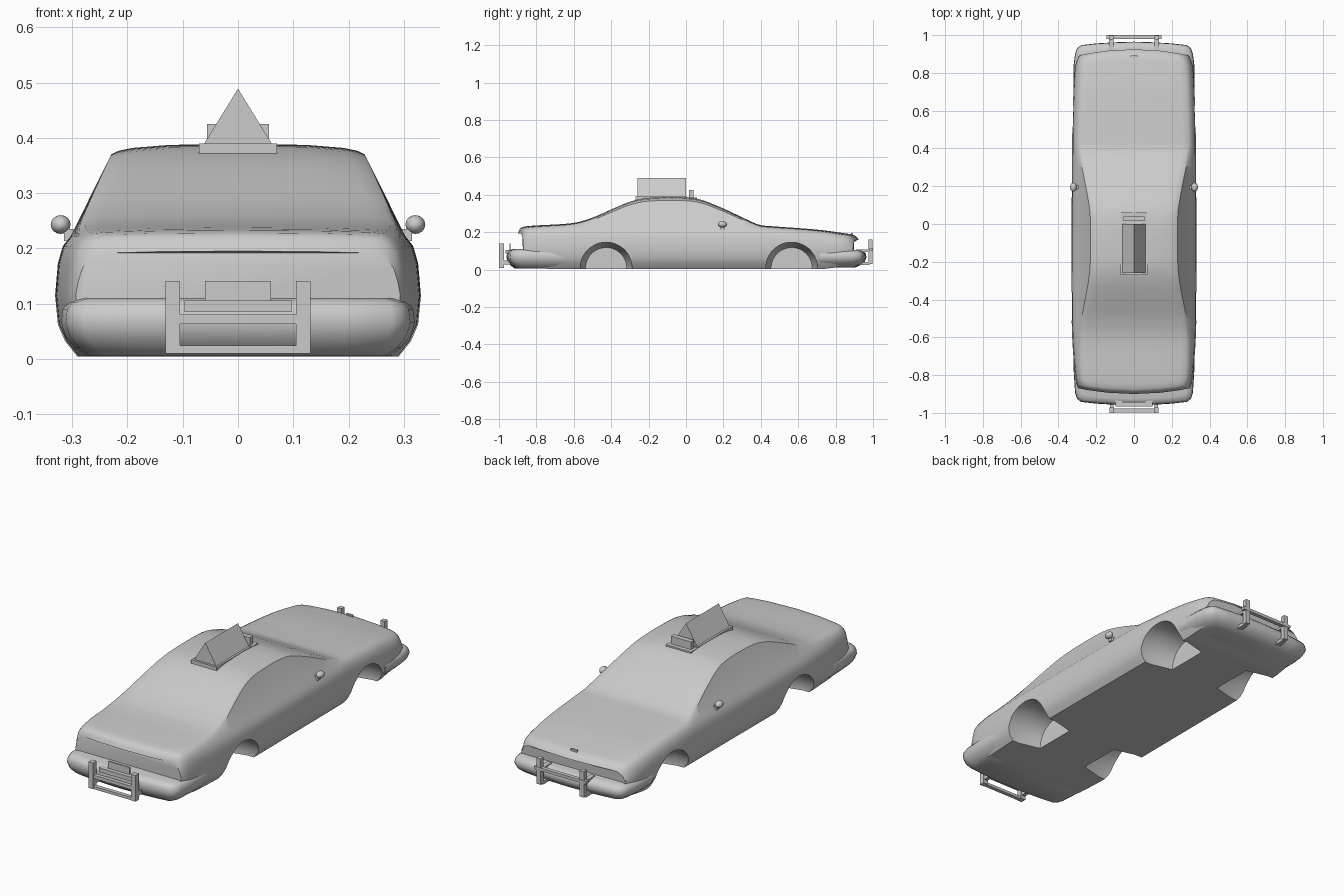
import bpy
import bmesh
import math
from mathutils import Vector

cube = bpy.data.objects.get("Cube")
if cube:
    bpy.data.objects.remove(cube, do_unlink=True)

grey = bpy.data.materials.new("body_grey")
grey.use_nodes = True
grey.diffuse_color = (0.6, 0.6, 0.6, 1)
grey.node_tree.nodes["Principled BSDF"].inputs["Base Color"].default_value = (0.6, 0.6, 0.6, 1)


def finish(name, bm, angle=35):
    bmesh.ops.recalc_face_normals(bm, faces=bm.faces)
    mesh = bpy.data.meshes.new(name)
    bm.to_mesh(mesh)
    bm.free()
    mesh.materials.append(grey)
    obj = bpy.data.objects.new(name, mesh)
    bpy.context.collection.objects.link(obj)
    smooth(obj, angle)
    return obj


def smooth(obj, angle):
    bpy.ops.object.select_all(action='DESELECT')
    obj.select_set(True)
    bpy.context.view_layer.objects.active = obj
    bpy.ops.object.shade_smooth_by_angle(angle=math.radians(angle))


def loft(name, rings, angle=35):
    """Skin closed rings of equal length and cap both ends."""
    bm = bmesh.new()
    rows = [[bm.verts.new(p) for p in ring] for ring in rings]
    for a, b in zip(rows, rows[1:]):
        for i in range(len(a)):
            j = (i + 1) % len(a)
            bm.faces.new((a[i], a[j], b[j], b[i]))
    bm.faces.new(rows[0])
    bm.faces.new(rows[-1])
    return finish(name, bm, angle)


def box(name, x, y, z):
    bm = bmesh.new()
    bmesh.ops.create_cube(bm, size=1)
    for v in bm.verts:
        v.co = Vector([(r[0] + r[1]) / 2 + c * (r[1] - r[0]) for c, r in zip(v.co, (x, y, z))])
    return finish(name, bm)


def pair(name, x, y, z):
    for side, s in (("left", 1), ("right", -1)):
        box(f"{name}_{side}", sorted((s * x[0], s * x[1])), y, z)


def sample(table, y):
    """Smooth interpolation through table points."""
    n = len(table)
    i = max(k for k in range(n - 1) if table[k][0] <= y or k == 0)
    slope = lambda k: ((table[min(k + 1, n - 1)][1] - table[max(k - 1, 0)][1])
                       / (table[min(k + 1, n - 1)][0] - table[max(k - 1, 0)][0]))
    (y0, a), (y1, b) = table[i], table[i + 1]
    d = y1 - y0
    t = (y - y0) / d
    return ((2*t**3 - 3*t*t + 1) * a + (t**3 - 2*t*t + t) * d * slope(i)
            + (3*t*t - 2*t**3) * b + (t**3 - t*t) * d * slope(i + 1))


# Body shell: centre line height and relative width along the length
top_line = [(-0.9, 0.195), (-0.885, 0.222), (-0.86, 0.231), (-0.8, 0.236), (-0.6, 0.25),
            (-0.5, 0.278), (-0.4, 0.322), (-0.3, 0.363), (-0.22, 0.382), (-0.1, 0.388),
            (0, 0.386), (0.08, 0.374), (0.2, 0.327), (0.3, 0.28), (0.39, 0.24),
            (0.45, 0.233), (0.7, 0.214), (0.85, 0.194), (0.905, 0.182), (0.925, 0.16)]
width_line = [(-0.9, 0.89), (-0.86, 0.93), (-0.7, 0.975), (-0.5, 1), (0, 1),
              (0.5, 0.99), (0.75, 0.965), (0.87, 0.935), (0.925, 0.88)]


def section(y):
    top, w = sample(top_line, y), sample(width_line, y)
    belt = min(0.222, top - 0.016)
    rise = max(0, (top - 0.238) / 0.15)
    bottom = 0.004 + 0.02 * max(0, (abs(y) - 0.75) / 0.18)
    shoulder = 0.287 - 0.066 * rise
    drop = 0.006 + 0.006 * rise
    side = [(0.29, bottom), (0.312, 0.032), (0.325, 0.062), (0.33, 0.115),
            (0.325, belt * 0.78), (0.316, belt * 0.92), (0.302, belt),
            (shoulder + 0.008, top - drop - 0.006), (shoulder - 0.004, top - drop),
            (shoulder - 0.03, top - drop * 0.55), (shoulder * 0.55, top - 0.001), (0, top)]
    half = [(x * w, z) for x, z in side]
    ring = half + [(-x, z) for x, z in reversed(half[:-1])]
    bend = 0.035 * max(0, (abs(y) - 0.6) / 0.3)
    return [(x, y * (1 - bend * (x / 0.3) ** 2), z) for x, z in ring]


stations = sorted({round(-0.9 + 0.025 * i, 3) for i in range(73)} | {-0.893, -0.886, 0.912, 0.92, 0.925})
body = loft("body_shell", [section(y) for y in stations])

# Wheel wells
for label, y in (("rear", -0.427), ("front", 0.565)):
    for s in (-1, 1):
        rings = []
        for x, r in ((0.14, 0.11), (0.25, 0.137), (0.4, 0.14)):
            rings.append([(s * x, y + r * math.cos(a * math.tau / 48),
                           0.008 + r * math.sin(a * math.tau / 48)) for a in range(48)])
        cutter = loft(f"{label}_well_cutter", rings)
        cutter.hide_render = True
        mod = body.modifiers.new("well", 'BOOLEAN')
        mod.operation = 'DIFFERENCE'
        mod.solver = 'EXACT'
        mod.object = cutter
        bpy.context.view_layer.objects.active = body
        bpy.ops.object.modifier_apply(modifier=mod.name)
        bpy.data.objects.remove(cutter, do_unlink=True)
smooth(body, 35)


# Bumpers wrap round each end
def bumper(name, s, start, tip, levels):
    half = [(0.32, start), (0.32, (start + tip) / 2), (0.312, tip - 0.065), (0.302, tip - 0.035),
            (0.28, tip - 0.018), (0.2, tip - 0.009), (0.1, tip - 0.003)]
    outline = half + [(0, tip)] + [(-x, y) for x, y in reversed(half)]
    rings = []
    for z, inset in levels:
        k, m = 1 - inset / 0.32, 1 - inset / (tip - start)
        rings.append([(x * k, s * (start + (y - start) * m), z) for x, y in outline])
    loft(name, rings, 50)


bumper("rear_bumper", -1, 0.575, 0.96,
       [(0.005, 0.045), (0.02, 0.025), (0.04, 0.008), (0.065, 0), (0.09, 0.003), (0.103, 0.012), (0.11, 0.035)])
bumper("front_bumper", 1, 0.715, 0.965,
       [(0.012, 0.06), (0.025, 0.03), (0.045, 0.008), (0.065, 0), (0.085, 0.003), (0.098, 0.014), (0.104, 0.035)])

# Roof sign
box("sign_base", (-0.071, 0.071), (-0.27, 0.005), (0.372, 0.39))
loft("sign_wedge", [[(-0.062, y, 0.388), (0.062, y, 0.388), (0, y, 0.489)] for y in (-0.26, 0)])
box("sign_lamp", (-0.056, 0.056), (0.015, 0.04), (0.375, 0.425))
box("sign_lamp_base", (-0.07, 0.07), (0.01, 0.06), (0.37, 0.386))

# Rear guard frame and plate
pair("rear_guard_post", (0.105, 0.131), (-1, -0.972), (0.01, 0.141))
pair("rear_guard_arm", (0.108, 0.128), (-0.975, -0.9), (0.028, 0.05))
box("rear_guard_upper_bar", (-0.106, 0.106), (-0.998, -0.978), (0.063, 0.08))
box("rear_guard_lower_bar", (-0.106, 0.106), (-0.998, -0.978), (0.01, 0.024))
box("rear_plate", (-0.06, 0.06), (-0.945, -0.937), (0.09, 0.141))
box("rear_plate_mount", (-0.097, 0.097), (-0.965, -0.89), (0.085, 0.106))

# Front guard
pair("front_guard_post", (0.108, 0.132), (0.975, 0.998), (0.03, 0.16))
pair("front_guard_arm", (0.108, 0.132), (0.86, 0.98), (0.024, 0.04))
pair("front_guard_brace", (0.108, 0.132), (0.91, 0.98), (0.095, 0.108))
box("front_guard_bar", (-0.145, 0.145), (0.98, 1.0), (0.1, 0.115))

# Door mirrors
for side, s in (("left", 1), ("right", -1)):
    bm = bmesh.new()
    bmesh.ops.create_uvsphere(bm, u_segments=12, v_segments=8, radius=1)
    for v in bm.verts:
        v.co = (s * (0.321 + 0.018 * v.co.x), 0.195 + 0.024 * v.co.y, 0.243 + 0.017 * v.co.z)
    finish(f"{side}_mirror", bm, 60)
    box(f"{side}_mirror_stem", sorted((s * 0.295, s * 0.315)), (0.185, 0.205), (0.213, 0.235))

# Hood ornament
box("hood_ornament", (-0.018, 0.018), (0.882, 0.892), (0.182, 0.196))
box("hood_ornament_stem", (-0.005, 0.005), (0.876, 0.89), (0.18, 0.19))
